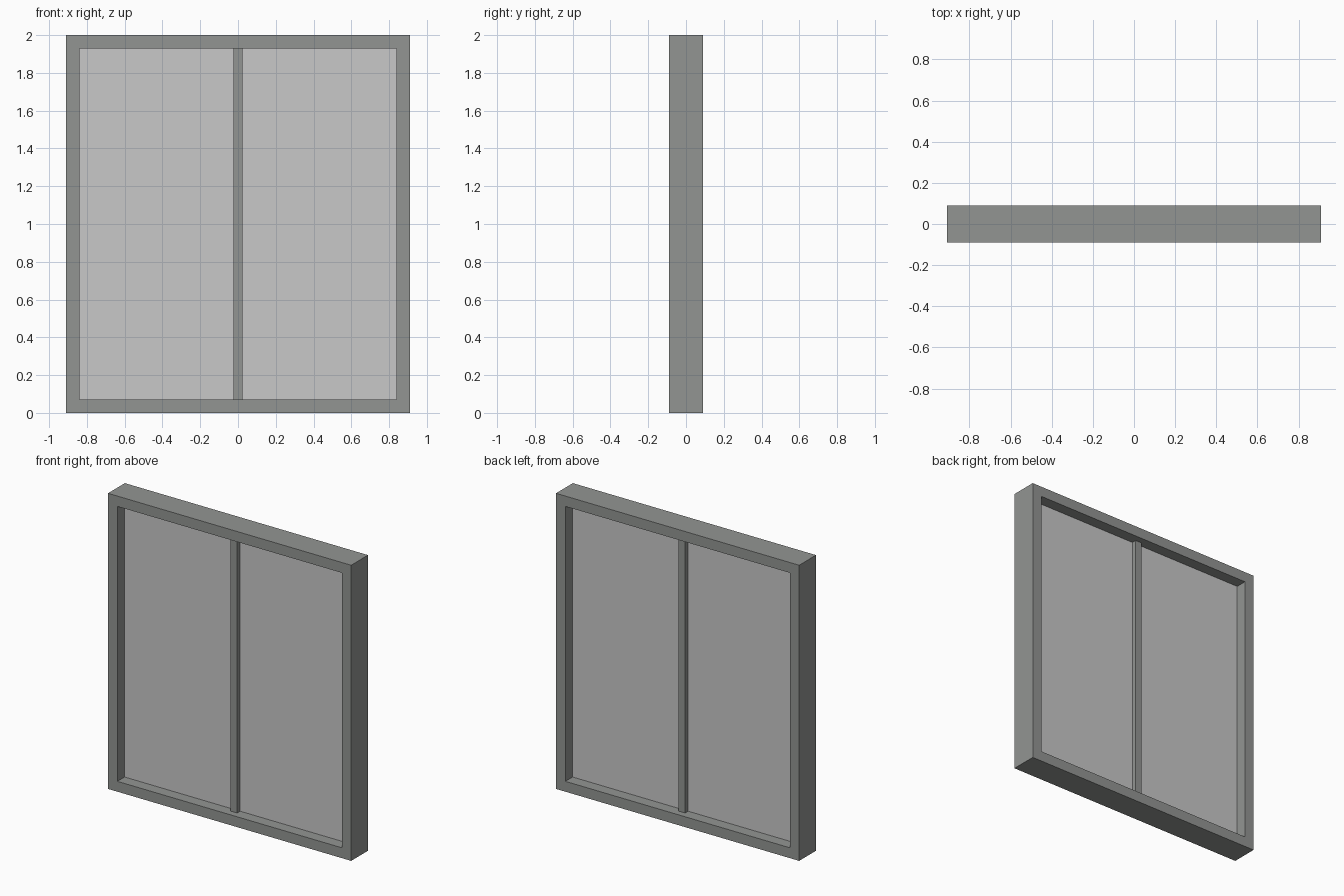
import bpy
import bmesh

cube = bpy.data.objects.get("Cube")
if cube:
    bpy.data.objects.remove(cube, do_unlink=True)


def make_material(name, color):
    mat = bpy.data.materials.new(name)
    mat.use_nodes = True
    mat.diffuse_color = color
    mat.node_tree.nodes["Principled BSDF"].inputs["Base Color"].default_value = color
    return mat


def add_object(name, bm, mat):
    bmesh.ops.recalc_face_normals(bm, faces=bm.faces)
    mesh = bpy.data.meshes.new(name)
    bm.to_mesh(mesh)
    bm.free()
    mesh.materials.append(mat)
    obj = bpy.data.objects.new(name, mesh)
    bpy.context.scene.collection.objects.link(obj)
    return obj


def add_box(name, size, center, mat):
    bm = bmesh.new()
    bmesh.ops.create_cube(bm, size=1)
    bmesh.ops.scale(bm, vec=size, verts=bm.verts)
    bmesh.ops.translate(bm, vec=center, verts=bm.verts)
    return add_object(name, bm, mat)


frame_gray = make_material("frame gray", (0.29, 0.30, 0.29, 1))
pane_gray = make_material("pane light gray", (0.58, 0.58, 0.58, 1))

WIDTH, DEPTH, HEIGHT, BORDER = 1.82, 0.18, 2.0, 0.07
MID = HEIGHT / 2
OPEN_W, OPEN_H = WIDTH - 2 * BORDER, HEIGHT - 2 * BORDER

# Outer frame: a rectangular ring extruded through its depth
bm = bmesh.new()
rings = []
for w, h in ((WIDTH, HEIGHT), (OPEN_W, OPEN_H)):
    rings.append([bm.verts.new((sx * w / 2, -DEPTH / 2, MID + sz * h / 2))
                  for sx, sz in ((-1, -1), (1, -1), (1, 1), (-1, 1))])
outer, inner = rings
for i in range(4):
    j = (i + 1) % 4
    bm.faces.new((outer[i], outer[j], inner[j], inner[i]))
ext = bmesh.ops.extrude_face_region(bm, geom=bm.faces[:], use_keep_orig=True)
moved = [g for g in ext["geom"] if isinstance(g, bmesh.types.BMVert)]
bmesh.ops.translate(bm, vec=(0, DEPTH, 0), verts=moved)
add_object("window_frame", bm, frame_gray)

# Central upright bar
add_box("center_mullion", (0.05, 0.09, OPEN_H), (0, 0, MID), frame_gray)

# One pane on each side of the bar
pane_w = OPEN_W / 2 - 0.025
for name, side in (("left_pane", 1), ("right_pane", -1)):
    add_box(name, (pane_w, 0.026, OPEN_H), (side * (0.025 + pane_w / 2), 0, MID), pane_gray)
